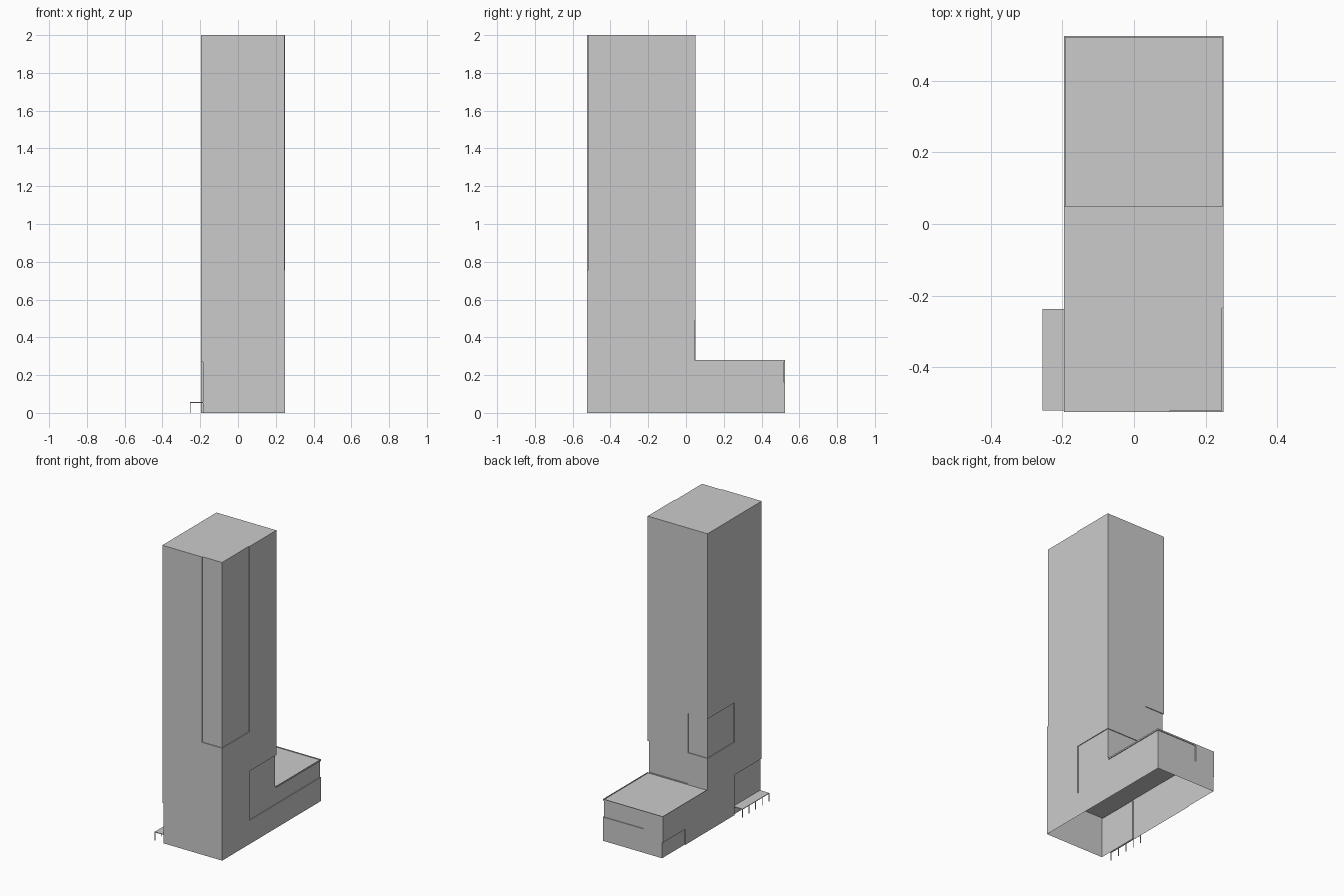
import bpy, bmesh

if "Cube" in bpy.data.objects:
    bpy.data.objects.remove(bpy.data.objects["Cube"])

X0, X1 = -0.195, 0.25      # side walls
Y0, YT, Y1 = -0.525, 0.05, 0.525   # front, tower back, podium back
D = 0.005                  # depth of the shallow facade recesses
FAR = 0.6


def link(name, bm):
    me = bpy.data.meshes.new(name)
    bm.normal_update()
    bm.to_mesh(me)
    bm.free()
    ob = bpy.data.objects.new(name, me)
    bpy.context.collection.objects.link(ob)
    return ob


def add_box(bm, x0, x1, y0, y1, z0, z1):
    verts = bmesh.ops.create_cube(bm, size=1)["verts"]
    for v in verts:
        v.co = (x1 if v.co.x > 0 else x0, y1 if v.co.y > 0 else y0, z1 if v.co.z > 0 else z0)


# Tower and podium: L-shaped side profile extruded across the width
bm = bmesh.new()
profile = [(Y0, 0), (Y1, 0), (Y1, 0.28), (YT, 0.28), (YT, 2), (Y0, 2)]
face = bm.faces.new([bm.verts.new((X0, y, z)) for y, z in profile])
ext = bmesh.ops.extrude_face_region(bm, geom=[face])["geom"]
bmesh.ops.translate(bm, vec=(X1 - X0, 0, 0), verts=[g for g in ext if isinstance(g, bmesh.types.BMVert)])
bmesh.ops.recalc_face_normals(bm, faces=bm.faces)
body = link("tower_and_podium", bm)

# Shallow facade recesses and the sunken podium roof
cuts = [
    # upper front right corner
    (X1 - D, FAR, -FAR, -0.235, 0.755, 2.1),
    (0.10, FAR, -FAR, Y0 + D, 0.755, 2.1),
    # right and back band around the podium
    (X1 - D, FAR, -0.235, YT, 0.16, 0.49),
    (X1 - D, FAR, 0.03, FAR, 0.16, 0.27),
    (-0.05, FAR, Y1 - D, FAR, 0.16, 0.27),
    # tower back, just above the podium
    (-0.05, X1 + 0.1, YT - D, YT + 0.002, 0.28, 0.49),
    # tower back left corner
    (-FAR, X0 + D, -0.235, FAR, 0.49, 0.755),
    (-FAR, -0.05, YT - D, FAR, 0.49, 0.755),
    # entrance wall and podium left end
    (-FAR, X0 + 0.009, -FAR, -0.235, -0.1, 0.27),
    (-FAR, X0 + D, 0.285, FAR, -0.1, 0.105),
    # podium roof inside its low parapet
    (X0 + 0.004, X1 - 0.004, YT, Y1 - 0.004, 0.275, 0.35),
]
cutters = []
for c in cuts:
    bm = bmesh.new()
    add_box(bm, *c)
    cutter = link("recess_cutter", bm)
    cutter.hide_render = True
    mod = body.modifiers.new("recess", "BOOLEAN")
    mod.operation, mod.solver, mod.object = "DIFFERENCE", "EXACT", cutter
    cutters.append(cutter)
dg = bpy.context.evaluated_depsgraph_get()
mesh = bpy.data.meshes.new_from_object(body.evaluated_get(dg))
body.modifiers.clear()
body.data = mesh
for cutter in cutters:
    bpy.data.objects.remove(cutter)

# Open underside: the building is a thin shell
bm = bmesh.new()
bm.from_mesh(mesh)
floor = [f for f in bm.faces if all(v.co.z < 0.001 for v in f.verts)]
bmesh.ops.delete(bm, geom=floor, context="FACES")
bm.to_mesh(mesh)
bm.free()

# Ceiling between podium level and tower
bm = bmesh.new()
bm.faces.new([bm.verts.new((x, y, 0.275)) for x, y in
              [(X0 + D, Y0), (X0 + D, YT), (X1 - D, YT), (X1 - D, Y0)]])
link("ground_floor_ceiling", bm)

# Entrance canopy with a row of thin posts
AX, AY0, AY1 = -0.255, -0.52, -0.237
bm = bmesh.new()
add_box(bm, AX, X0 + 0.009, AY0, AY1, 0.053, 0.057)
link("canopy_roof", bm)
bm = bmesh.new()
for i in range(5):
    y = AY0 + i * (AY1 - AY0 - 0.004) / 4
    add_box(bm, AX, AX + 0.004, y, y + 0.004, 0, 0.053)
link("canopy_posts", bm)
